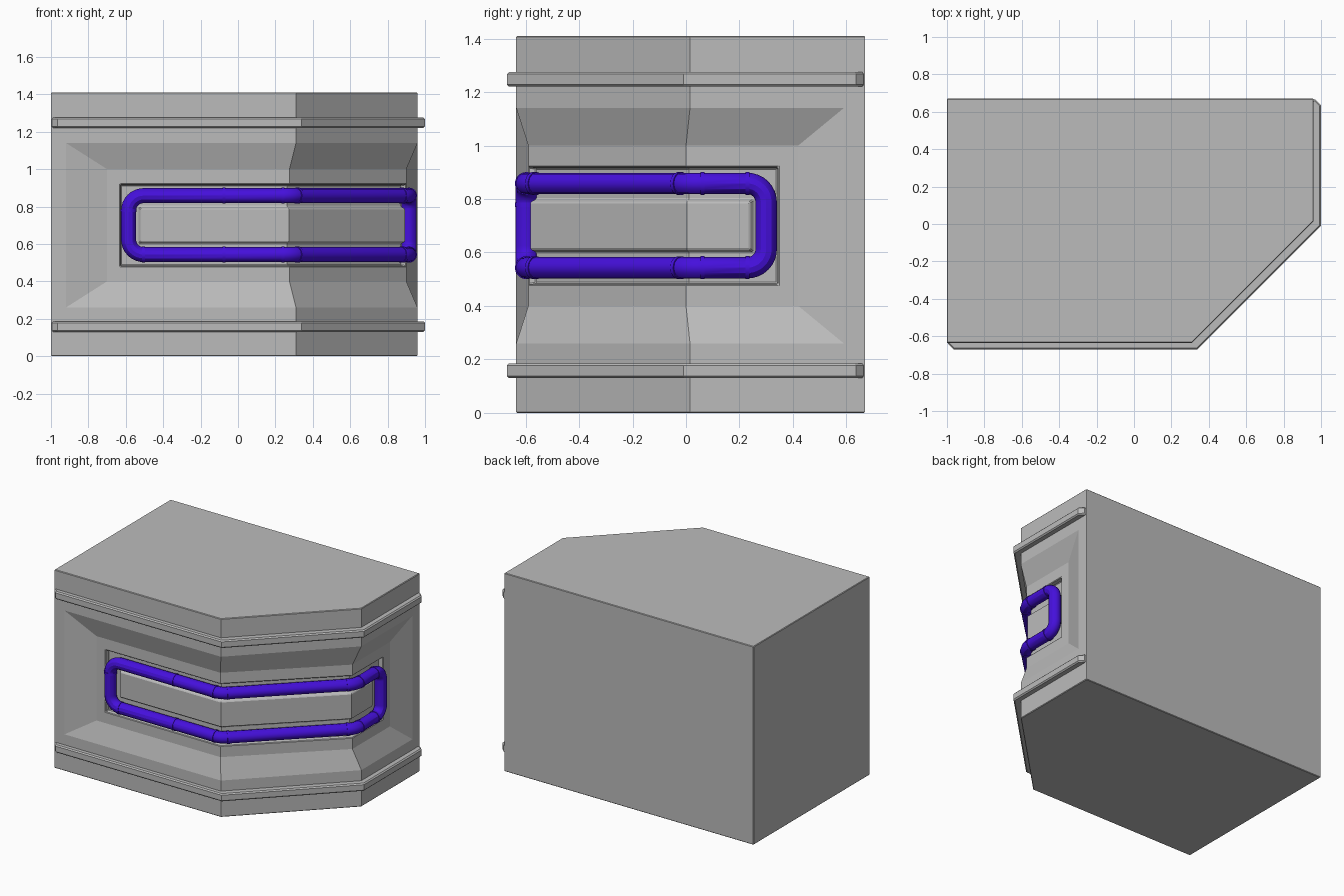
import bpy, bmesh
from mathutils import Vector

if "Cube" in bpy.data.objects:
    bpy.data.objects.remove(bpy.data.objects["Cube"])


def material(name, rgb):
    m = bpy.data.materials.new(name)
    m.use_nodes = True
    m.diffuse_color = (*rgb, 1)
    m.node_tree.nodes["Principled BSDF"].inputs["Base Color"].default_value = (*rgb, 1)
    return m


GREY = material("warm_grey", (0.5, 0.5, 0.5))
PURPLE = material("violet", (0.06, 0.005, 0.72))


def finish(name, bm, mat, bevel=0):
    bmesh.ops.recalc_face_normals(bm, faces=bm.faces[:])
    mesh = bpy.data.meshes.new(name)
    bm.to_mesh(mesh)
    bm.free()
    mesh.materials.append(mat)
    ob = bpy.data.objects.new(name, mesh)
    bpy.context.collection.objects.link(ob)
    if bevel:
        mod = ob.modifiers.new("edge_bevel", "BEVEL")
        mod.width = bevel
        mod.segments = 1
        mod.limit_method = "ANGLE"
        mod.angle_limit = 0.9
    return ob


# Body: nested wall outlines, each one inset or pushed in from the last
# (left end, front corner, side corner, back end, low z, high z)
WALL = [(0.31, -0.635), (0.96, 0.015)]
RECESS = [(0.275, -0.59), (0.90, 0.0)]
GROOVE = [(0.262, -0.56), (0.87, 0.012)]
PANEL = [(0.272, -0.582), (0.892, 0.003)]
rings = [
    (-1.0, WALL, 0.67, 0.0, 1.41),
    (-0.92, WALL, 0.59, 0.26, 1.14),
    (-0.70, RECESS, 0.42, 0.40, 1.0),
    (-0.63, RECESS, 0.345, 0.48, 0.92),
    (-0.625, GROOVE, 0.34, 0.485, 0.915),
    (-0.535, GROOVE, 0.255, 0.60, 0.80),
    (-0.52, PANEL, 0.238, 0.612, 0.788),
]
bm = bmesh.new()
loops = []
for left, corners, back, low, high in rings:
    path = [(left, corners[0][1]), *corners, (corners[1][0], back)]
    loops.append([bm.verts.new((x, y, low)) for x, y in path]
                 + [bm.verts.new((x, y, high)) for x, y in reversed(path)])
for a, b in zip(loops, loops[1:]):
    for i in range(8):
        j = (i + 1) % 8
        bm.faces.new((a[i], a[j], b[j], b[i]))
inner = loops[-1]
for i in range(3):
    bm.faces.new((inner[i], inner[i + 1], inner[6 - i], inner[7 - i]))

# Body: plain floor, top, back and left side
outer = loops[0]
low = bm.verts.new((-1, 0.67, 0))
high = bm.verts.new((-1, 0.67, 1.41))
bm.faces.new(outer[:4] + [low])
bm.faces.new(outer[4:] + [high])
bm.faces.new((outer[3], outer[4], high, low))
bm.faces.new((outer[7], outer[0], low, high))
finish("body", bm, GREY, 0.004)

# Trim bands wrapping the front, the angled corner and the side
BAND = [(-1, -0.635), (-0.965, -0.67), (0.34, -0.67), (1, -0.01), (1, 0.635), (0.965, 0.67),
        (0.93, 0.64), (0.93, 0.04), (0.30, -0.60), (-0.97, -0.60)]
for name, z in (("lower_band", 0.13), ("upper_band", 1.22)):
    bm = bmesh.new()
    face = bm.faces.new([bm.verts.new((x, y, z)) for x, y in BAND])
    new = bmesh.ops.extrude_face_region(bm, geom=[face])["geom"]
    bmesh.ops.translate(bm, verts=[v for v in new if isinstance(v, bmesh.types.BMVert)],
                        vec=(0, 0, 0.055))
    finish(name, bm, GREY, 0.008)

# Tube frame: closed path with rounded corners
LOW, HIGH = 0.543, 0.858
plan = [(-0.585, -0.597), (0.285, -0.597), (0.914, 0.012), (0.914, 0.30)]
path = [Vector((x, y, LOW)) for x, y in plan] + [Vector((x, y, HIGH)) for x, y in reversed(plan)]
cuts = [0.08, 0.045, 0.05, 0.07]
cuts += cuts[::-1]
points, joints = [], []
for i, p in enumerate(path):
    into = (path[i - 1] - p).normalized()
    out = (path[(i + 1) % 8] - p).normalized()
    start, end = p + into * cuts[i], p + out * cuts[i]
    steps = 8
    for k in range(steps + 1):
        t = k / steps
        # conic arc weighted to be near circular
        w = 0.71 if abs(into.dot(out)) < 0.1 else 0.92
        a, b, c = (1 - t) ** 2, 2 * w * t * (1 - t), t * t
        points.append((start * a + p * b + end * c) / (a + b + c))
    joints += [(start, into), (end, out)]

curve = bpy.data.curves.new("tube_frame", "CURVE")
curve.dimensions = "3D"
curve.bevel_depth = 0.04
curve.bevel_resolution = 4
spline = curve.splines.new("POLY")
spline.points.add(len(points) - 1)
for sp, p in zip(spline.points, points):
    sp.co = (*p, 1)
spline.use_cyclic_u = True
curve.materials.append(PURPLE)
tube = bpy.data.objects.new("tube_frame", curve)
bpy.context.collection.objects.link(tube)
bpy.context.view_layer.objects.active = tube
tube.select_set(True)
bpy.ops.object.convert(target="MESH")
bpy.ops.object.shade_smooth_by_angle()

# Collars at the tube joints, plus one along each front run
skipped = {0, 7, 8, 14}
collars = [j for i, j in enumerate(joints) if i not in skipped]
collars += [(Vector((-0.075, plan[0][1], z)), Vector((1, 0, 0))) for z in (LOW, HIGH)]
bm = bmesh.new()
for centre, axis in collars:
    turn = Vector((0, 0, 1)).rotation_difference(axis).to_matrix().to_4x4()
    turn.translation = centre
    bmesh.ops.create_cone(bm, cap_ends=True, segments=20, radius1=0.043, radius2=0.043,
                          depth=0.016, matrix=turn)
collar = finish("tube_collars", bm, PURPLE)
bpy.ops.object.select_all(action="DESELECT")
bpy.context.view_layer.objects.active = collar
collar.select_set(True)
bpy.ops.object.shade_smooth_by_angle()
